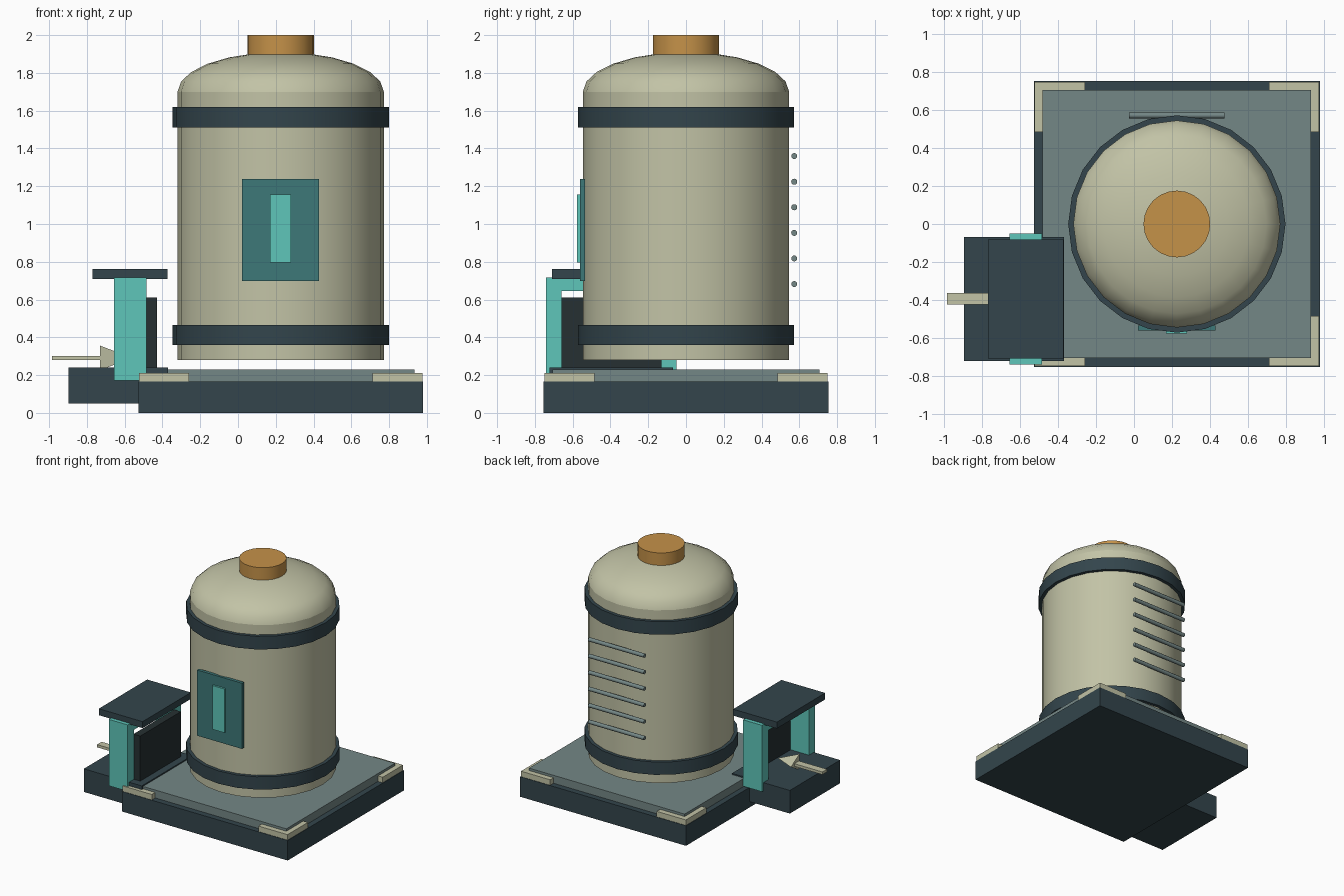
import bpy, bmesh, math

if "Cube" in bpy.data.objects:
    bpy.data.objects.remove(bpy.data.objects["Cube"])

CX = 0.226          # tank and base axis
GY = -0.395         # gate centre line


def material(name, hex_code):
    rgb = [int(hex_code[i:i + 2], 16) / 255 for i in (0, 2, 4)]
    lin = [c / 12.92 if c < 0.04045 else ((c + 0.055) / 1.055) ** 2.4 for c in rgb]
    m = bpy.data.materials.new(name)
    m.diffuse_color = (*lin, 1)
    m.use_nodes = True
    m.node_tree.nodes["Principled BSDF"].inputs["Base Color"].default_value = m.diffuse_color
    return m


DARK = material("dark_slate", "33454c")
BLACK = material("near_black", "263032")
GREY = material("grey_green", "748786")
CREAM = material("cream", "c2c3a6")
ORANGE = material("orange", "c59249")
TEAL = material("deep_teal", "3d7878")
BRIGHT = material("bright_teal", "5ec6ba")


def box(name, x, y, z, mat):
    """Box from (min, max) ranges."""
    bpy.ops.mesh.primitive_cube_add(size=1, location=[sum(r) / 2 for r in (x, y, z)])
    ob = bpy.context.object
    ob.name = name
    ob.scale = [r[1] - r[0] for r in (x, y, z)]
    bpy.ops.object.transform_apply(location=False, rotation=False, scale=True)
    ob.data.materials.append(mat)
    return ob


def lathe(name, profile, mat, steps=24):
    """Spin a (radius, z) profile around the tank axis."""
    bm = bmesh.new()
    vs = [bm.verts.new((r, 0, z)) for r, z in profile]
    es = [bm.edges.new(p) for p in zip(vs, vs[1:])]
    bmesh.ops.spin(bm, geom=vs + es, axis=(0, 0, 1), cent=(0, 0, 0),
                   angle=math.tau, steps=steps, use_merge=True)
    bmesh.ops.remove_doubles(bm, verts=bm.verts, dist=1e-5)
    bmesh.ops.recalc_face_normals(bm, faces=bm.faces)
    me = bpy.data.meshes.new(name)
    bm.to_mesh(me)
    bm.free()
    ob = bpy.data.objects.new(name, me)
    ob.location.x = CX
    bpy.context.collection.objects.link(ob)
    me.materials.append(mat)
    bpy.ops.object.select_all(action='DESELECT')
    ob.select_set(True)
    bpy.context.view_layer.objects.active = ob
    bpy.ops.object.shade_smooth_by_angle(angle=math.radians(30))
    return ob


def drum(name, r, z0, z1, mat):
    return lathe(name, [(0, z0), (r, z0), (r, z1), (0, z1)], mat)


# base slab and deck plate
H = 0.754
box("base_slab", (CX - H, CX + H), (-H, H), (0, 0.165), DARK)
box("deck_plate", (CX - 0.708, CX + 0.708), (-0.706, 0.706), (0.165, 0.23), GREY)

# L-shaped corner trims
for sx in (-1, 1):
    for sy in (-1, 1):
        def span(s, c, a, b):
            return tuple(sorted((c + s * a, c + s * b)))
        box("corner_trim_long", span(sx, CX, 0.485, 0.75), span(sy, 0, 0.706, 0.75),
            (0.16, 0.21), CREAM)
        box("corner_trim_side", span(sx, CX, 0.706, 0.75), span(sy, 0, 0.485, 0.706),
            (0.16, 0.21), CREAM)

# tank, domed lid, filler cap and bands
drum("tank_body", 0.546, 0.28, 1.70, CREAM)
dome = [(0.546 * math.cos(math.radians(a)), 1.70 + 0.21 * math.sin(math.radians(a)))
        for a in range(0, 90, 15)] + [(0, 1.91)]
lathe("tank_dome", dome, CREAM)
drum("filler_cap", 0.176, 1.88, 2.0, ORANGE)
drum("lower_band", 0.573, 0.36, 0.465, DARK)
drum("upper_band", 0.573, 1.512, 1.62, DARK)

# front gauge panel
box("gauge_panel", (0.021, 0.43), (-0.562, -0.536), (0.697, 1.237), TEAL)
box("gauge_window", (0.17, 0.28), (-0.577, -0.56), (0.795, 1.155), BRIGHT)

# row of cooling rods on the back
for i in range(6):
    bpy.ops.mesh.primitive_cylinder_add(vertices=12, radius=0.016, depth=0.505,
                                        location=(CX, 0.573, 0.682 + 0.1355 * i),
                                        rotation=(0, math.pi / 2, 0))
    rod = bpy.context.object
    rod.name = "cooling_rod"
    rod.data.materials.append(GREY)
    bpy.ops.object.shade_smooth_by_angle(angle=math.radians(35))

# side gate: plinth, posts, lintel, roof, door
box("gate_plinth", (-0.897, -0.37), (GY - 0.327, GY + 0.327), (0.05, 0.24), DARK)
for s in (-1, 1):
    y = sorted((GY + s * 0.264, GY + s * 0.346))
    box("gate_post", (-0.657, -0.485), y, (0.172, 0.718), BRIGHT)
box("gate_lintel", (-0.655, -0.487), (GY - 0.264, GY + 0.264), (0.645, 0.718), BRIGHT)
box("gate_roof", (-0.77, -0.372), (GY - 0.314, GY + 0.314), (0.71, 0.763), DARK)
box("gate_door", (-0.49, -0.428), (GY - 0.264, GY + 0.264), (0.235, 0.61), BLACK)

# direction arrow pointing into the gate
box("arrow_shaft", (-0.985, -0.72), (GY - 0.03, GY + 0.03), (0.28, 0.302), CREAM)
bpy.ops.mesh.primitive_cone_add(vertices=3, radius1=0.075, radius2=0, depth=0.17,
                                location=(-0.645, GY, 0.291),
                                rotation=(0, math.pi / 2, 0))
bpy.context.object.name = "arrow_head"
bpy.context.object.data.materials.append(CREAM)
